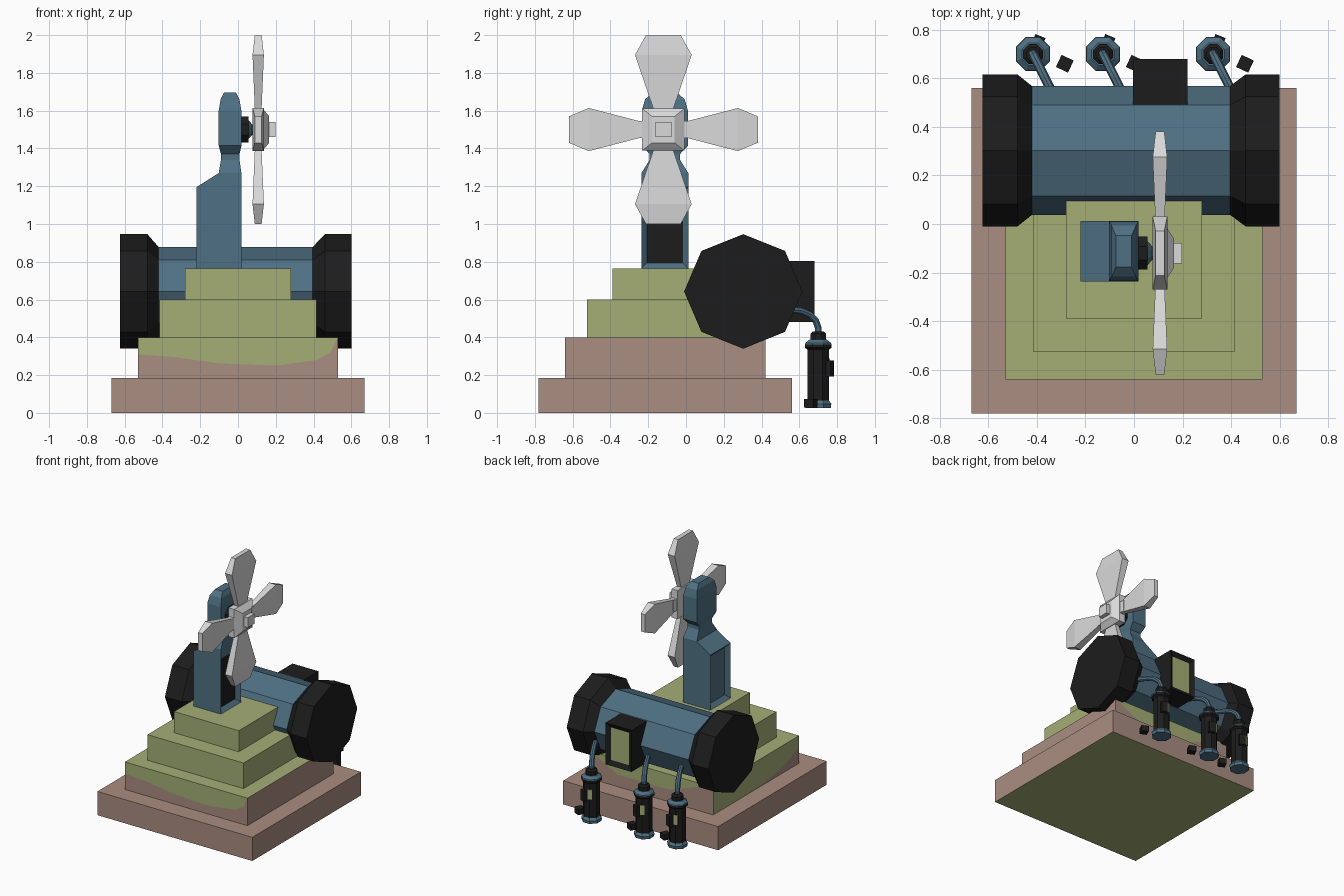
import bpy, bmesh
from math import cos, sin, pi, radians
from mathutils import Vector, Matrix

if "Cube" in bpy.data.objects:
    bpy.data.objects.remove(bpy.data.objects["Cube"])


def material(name, r, g, b):
    m = bpy.data.materials.new(name)
    m.diffuse_color = (*[(c / 255) ** 2.2 for c in (r, g, b)], 1)
    m.use_nodes = True
    m.node_tree.nodes["Principled BSDF"].inputs["Base Color"].default_value = m.diffuse_color
    return m


BROWN = material("brown_stone", 168, 140, 128)
GREEN = material("moss_green", 163, 173, 117)
BLUE = material("blue_metal", 80, 112, 130)
BLACK = material("black_metal", 34, 34, 34)
WHITE = material("pale_grey", 217, 217, 217)


def finish(bm, name, mats, normals=True):
    if normals:
        bmesh.ops.recalc_face_normals(bm, faces=bm.faces)
    me = bpy.data.meshes.new(name)
    bm.to_mesh(me)
    bm.free()
    for m in mats:
        me.materials.append(m)
    ob = bpy.data.objects.new(name, me)
    bpy.context.collection.objects.link(ob)
    return ob


def loft_bm(rings):
    """Skin a stack of point rings and cap both ends."""
    bm = bmesh.new()
    vs = [[bm.verts.new(p) for p in r] for r in rings]
    n = len(vs[0])
    for a, b in zip(vs, vs[1:]):
        for i in range(n):
            j = (i + 1) % n
            bm.faces.new((a[i], a[j], b[j], b[i]))
    bm.faces.new(vs[0][::-1])
    bm.faces.new(vs[-1])
    bmesh.ops.recalc_face_normals(bm, faces=bm.faces)
    return bm


def loft(name, rings, mat):
    return finish(loft_bm(rings), name, [mat])


def rect(z, x0, x1, y0, y1):
    return [(x0, y0, z), (x1, y0, z), (x1, y1, z), (x0, y1, z)]


def box(name, x0, x1, y0, y1, z0, z1, mat):
    return loft(name, [rect(z0, x0, x1, y0, y1), rect(z1, x0, x1, y0, y1)], mat)


def x_ring(x, y, z, ry, rz, n=8, turn=0):
    """Polygon ring around the x axis."""
    return [(x, y + ry * cos(turn + 2 * pi * i / n), z + rz * sin(turn + 2 * pi * i / n))
            for i in range(n)]


def z_ring(x, y, z, r, n=8):
    return [(x + r * cos(pi / n + 2 * pi * i / n), y + r * sin(pi / n + 2 * pi * i / n), z)
            for i in range(n)]


# Stepped base: bottom slab has a green underside
slab = box("base_slab", -0.67, 0.67, -0.78, 0.56, 0, 0.185, BROWN)
slab.data.materials.append(GREEN)
for p in slab.data.polygons:
    p.material_index = int(p.normal.z < -0.5)
box("upper_step", -0.415, 0.415, -0.525, 0.305, 0.40, 0.60, GREEN)
box("top_step", -0.28, 0.28, -0.39, 0.17, 0.60, 0.765, GREEN)

# Second step: moss hangs over its sides along a wavy line (position, height)
X, Y0, Y1, Z0, Z1 = 0.53, -0.64, 0.42, 0.185, 0.40
front = [(-X, .31), (-.33, .295), (-.1, .262), (.2, .25), (.42, .28), (.49, .32), (X, Z1)]
back = [(X, Z1), (.3, .28), (-.15, .28), (-.4, .37), (-X, Z1)]
left = [(Y1, Z0), (-.15, Z0), (-.45, .24), (Y0, .31)]
right = [(Y0, Z1), (Y1, Z1)]
bm = bmesh.new()
for line, place in ((front, lambda t, z: (t, Y0, z)), (right, lambda t, z: (X, t, z)),
                    (back, lambda t, z: (t, Y1, z)), (left, lambda t, z: (-X, t, z))):
    for (a, za), (b, zb) in zip(line, line[1:]):
        for idx, lo, hi in ((0, (Z0, Z0), (za, zb)), (1, (za, zb), (Z1, Z1))):
            pts = [place(a, lo[0]), place(b, lo[1]), place(b, hi[1]), place(a, hi[0])]
            pts = [p for i, p in enumerate(pts) if p not in pts[:i]]
            if len(pts) > 2:
                bm.faces.new([bm.verts.new(p) for p in pts]).material_index = idx
bm.faces.new([bm.verts.new(p) for p in rect(Z1, -X, X, Y0, Y1)]).material_index = 1
finish(bm, "mossy_step", [BROWN, GREEN], normals=False)

# Tank lying across the back, with wide end caps
TY, TZ = 0.303, 0.643
loft("tank_body", [x_ring(x, TY, TZ, 0.265, 0.235) for x in (-0.45, 0.43)], BLUE)
for name, xs in (("left_tank_cap", (-0.625, -0.48, -0.42)), ("right_tank_cap", (0.60, 0.46, 0.395))):
    loft(name, [x_ring(x, TY, TZ, ry, rz) for x, ry, rz in
                zip(xs, (.313, .313, .265), (.303, .303, .235))], BLACK)

# Control box with recessed green panel
bm = loft_bm([rect(z, -0.005, 0.22, 0.47, 0.68) for z in (0.48, 0.805)])
panel = max(bm.faces, key=lambda f: f.calc_center_median().y)
bmesh.ops.inset_individual(bm, faces=[panel], thickness=0.05, depth=-0.02)
panel.material_index = 1
finish(bm, "control_box", [BLACK, GREEN])

# Tower with neck and head, panels sunk in both sides
CY = -0.112
sections = [(0.765, -.22, .018, .124), (1.195, -.22, .018, .124), (1.27, -.102, .018, .124),
            (1.34, -.09, .008, .08), (1.37, -.09, .008, .08), (1.415, -.102, .018, .122),
            (1.60, -.102, .018, .122), (1.66, -.092, .008, .105), (1.695, -.075, -.01, .065)]
bm = loft_bm([rect(z, a, b, CY - h, CY + h) for z, a, b, h in sections])
low = [f for f in bm.faces if abs(f.normal.x) > 0.9 and f.calc_center_median().z < 1.1]
bmesh.ops.inset_individual(bm, faces=low, thickness=0.042, depth=-0.03)
for f in low:
    f.material_index = int(f.normal.x > 0)
finish(bm, "tower", [BLUE, BLACK])

# Fan shaft and hub
FY, FZ = -0.12, 1.5
loft("shaft_collar", [x_ring(x, FY, FZ, .074, .074, 8, pi / 8) for x in (0.01, 0.055)], BLACK)
loft("shaft", [x_ring(x, FY, FZ, r, r, 8, pi / 8) for x, r in ((.055, .055), (.075, .03), (.09, .03))], BLUE)


def square(x, hy, hz):
    return [(x, FY + sy * hy, FZ + sz * hz) for sy, sz in ((-1, -1), (1, -1), (1, 1), (-1, 1))]


loft("hub", [square(.08, .112, .112), square(.13, .112, .112), square(.165, .06, .07)], WHITE)
loft("hub_arm", [square(.085, .155, .045), square(.128, .155, .045)], WHITE)
loft("hub_nut", [square(.16, .042, .039), square(.198, .042, .039)], WHITE)

# Four fan blades: upright pair is wider than the level pair
for i in range(4):
    wide = 1.0 if i % 2 == 0 else 0.76
    rot = Matrix.Rotation(i * pi / 2, 3, 'X')
    rings = []
    for r, w, t in ((.05, .05, .018), (.11, .053, .018), (.395, .15, .03), (.5, .092, .018)):
        rings.append([rot @ Vector((sx * t, sy * w * wide, r)) + Vector((.107, FY, FZ))
                      for sx, sy in ((-1, -1), (1, -1), (1, 1), (-1, 1))])
    loft("fan_blade_%d" % (i + 1), rings, WHITE)


def turned_box(name, x, y, z, sx, sy, sz, angle, mat):
    m = Matrix.Rotation(angle, 3, 'Z')
    c = Vector((x, y, z))
    loft(name, [[c + m @ Vector((a * sx / 2, b * sy / 2, k * sz / 2)) for a, b in
                 ((-1, -1), (1, -1), (1, 1), (-1, 1))] for k in (-1, 1)], mat)


# Three canisters hanging behind the tank, each with a bent feed pipe
for k, cx in enumerate((-0.416, -0.128, 0.326), 1):
    cy = 0.70
    tag = "_%d" % k

    def turned(name, prof, mat):
        loft(name + tag, [z_ring(cx, cy, z, r) for z, r in prof], mat)

    turned("canister_foot", ((.025, .072), (.048, .075), (.068, .06)), BLUE)
    turned("canister_body", ((.06, .062), (.335, .062), (.345, .076), (.362, .076)), BLACK)
    turned("canister_lid", ((.36, .076), (.37, .074), (.388, .05)), BLUE)
    turned("canister_neck", ((.38, .044), (.42, .044), (.432, .03)), BLACK)
    # Feed pipe
    d, up = Vector((0.1, -0.2, 0)), Vector((0, 0, 1))
    side = d.cross(up).normalized()
    path = [Vector((cx, cy, 0)) + d * s + up * z for s, z in
            ((0, .40), (0, .45), (.07, .49), (.22, .52), (.45, .54), (1, .555))]
    rings = []
    for i, p in enumerate(path):
        t = (path[min(i + 1, 5)] - path[max(i - 1, 0)]).normalized()
        n = t.cross(side)
        rings.append([p + (side * cos(a * pi / 4) + n * sin(a * pi / 4)) * 0.019 for a in range(8)])
    loft("feed_pipe" + tag, rings, BLUE)
    # Latch, gauge plate and loose block
    turned_box("latch" + tag, cx + .025, cy + .06, .235, .045, .03, .085, radians(-22), BLACK)
    turned_box("gauge_plate" + tag, cx - .023, cy + .054, .25, .03, .008, .075, radians(22), GREEN)
    turned_box("loose_block" + tag, cx + .131, cy - .04, .05, .055, .055, .045, radians(-25), BLACK)
